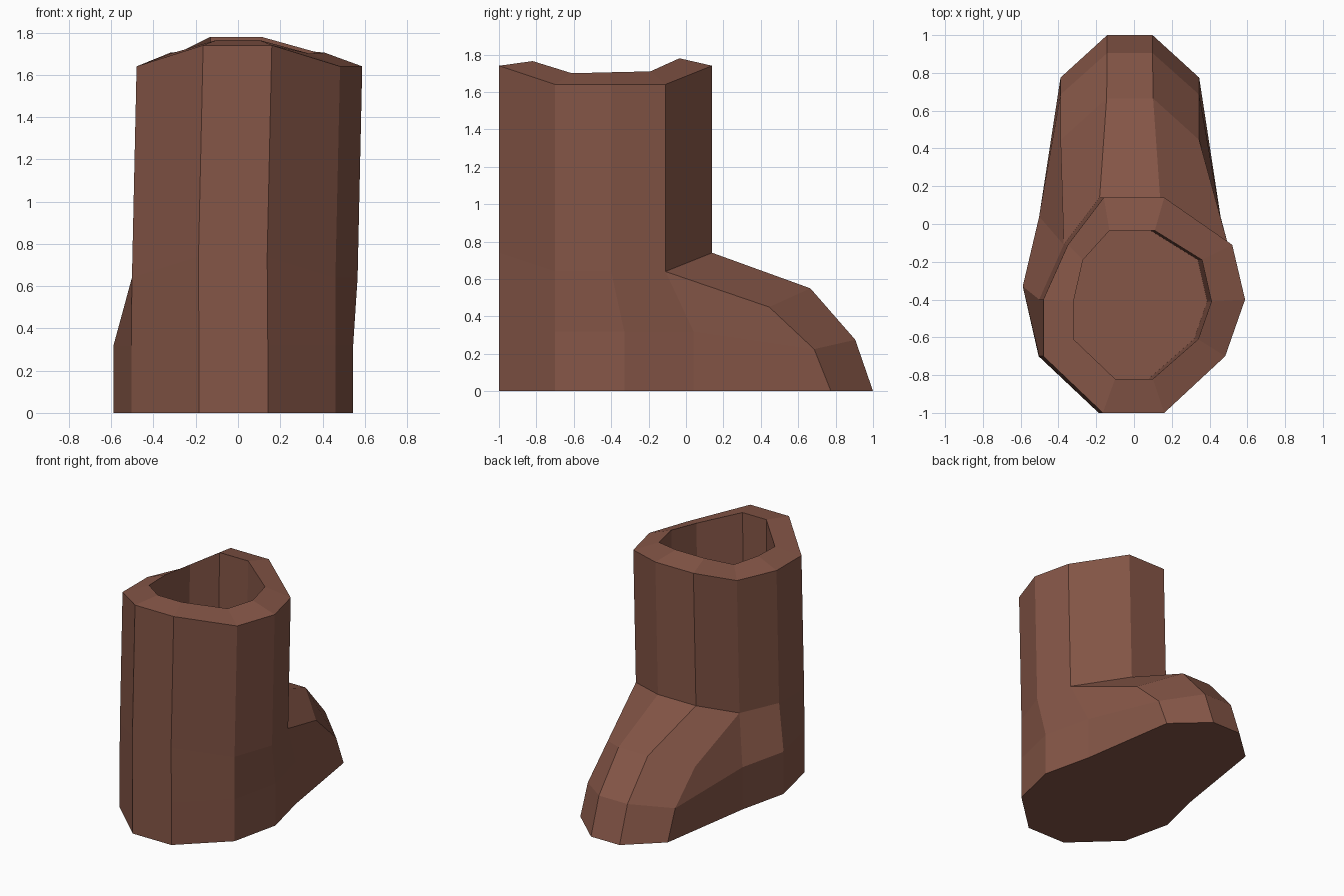
import bpy, bmesh

if "Cube" in bpy.data.objects:
    bpy.data.objects.remove(bpy.data.objects["Cube"])

leather = bpy.data.materials.new("brown leather")
leather.diffuse_color = (0.235, 0.093, 0.063, 1)
leather.use_nodes = True
leather.node_tree.nodes["Principled BSDF"].inputs["Base Color"].default_value = leather.diffuse_color

# Each ring runs heel -> toe as (left x, right x, y, z); six stations per side:
# heel, heel side, ankle, instep side, toe side, toe
CX = -0.022
def sym(half, y, z):
    return (CX - half, CX + half, y, z)

# Sole outline
sole = [sym(h, y, 0) for h, y in
        [(.163, -1), (.483, -.70), (.567, -.33), (.48, .04), (.367, .775), (.12, 1)]]

# Low band: vertical side walls, toe starts leaning back
band = [(l, r, y, .32) for l, r, y, z in sole[:4]]
band += [sym(.367, .685, .225), sym(.12, .905, .275)]

# Shaft top, and its foot one unit lower with a slight lean
cuff = [(-.165, .16, -1, 1.74), (-.48, .483, -.70, 1.64), (-.48, .588, -.40, 1.64),
        (-.35, .52, -.11, 1.64), (-.35, .52, -.11, 1.64), (-.16, .16, .14, 1.74)]
collar = [(l - .022, r - .022, y, z - 1) for l, r, y, z in cuff]

# Top of the foot
instep = collar[:4] + [sym(.367, .445, .45), sym(.123, .665, .55)]

# Inner rim and floor of the opening
rim = [(-.10, .10, -.82, 1.765), (-.32, .34, -.61, 1.70), (-.32, .41, -.41, 1.705),
       (-.27, .36, -.19, 1.71), (-.27, .36, -.19, 1.71), (-.13, .11, -.035, 1.78)]
floor = [(l - .022, r - .022, y, .45) for l, r, y, z in rim]

bm = bmesh.new()

def ring(half):
    right = [bm.verts.new((r, y, z)) for l, r, y, z in half]
    left = [bm.verts.new((l, y, z)) for l, r, y, z in reversed(half)]
    return right + left

# Loft the boot from the sole up, over the rim and down inside
rings = [ring(h) for h in (sole, band, instep, collar, cuff, rim, floor)]
for a, b in zip(rings, rings[1:]):
    for i in range(12):
        j = (i + 1) % 12
        bm.faces.new((a[i], a[j], b[j], b[i]))
bm.faces.new(rings[0][::-1])
bm.faces.new(rings[-1])

# Merge the stations that meet where the foot joins the shaft
bmesh.ops.remove_doubles(bm, verts=bm.verts, dist=1e-4)
bmesh.ops.recalc_face_normals(bm, faces=bm.faces)

mesh = bpy.data.meshes.new("boot")
bm.to_mesh(mesh)
bm.free()
mesh.materials.append(leather)
boot = bpy.data.objects.new("boot", mesh)
bpy.context.collection.objects.link(boot)
